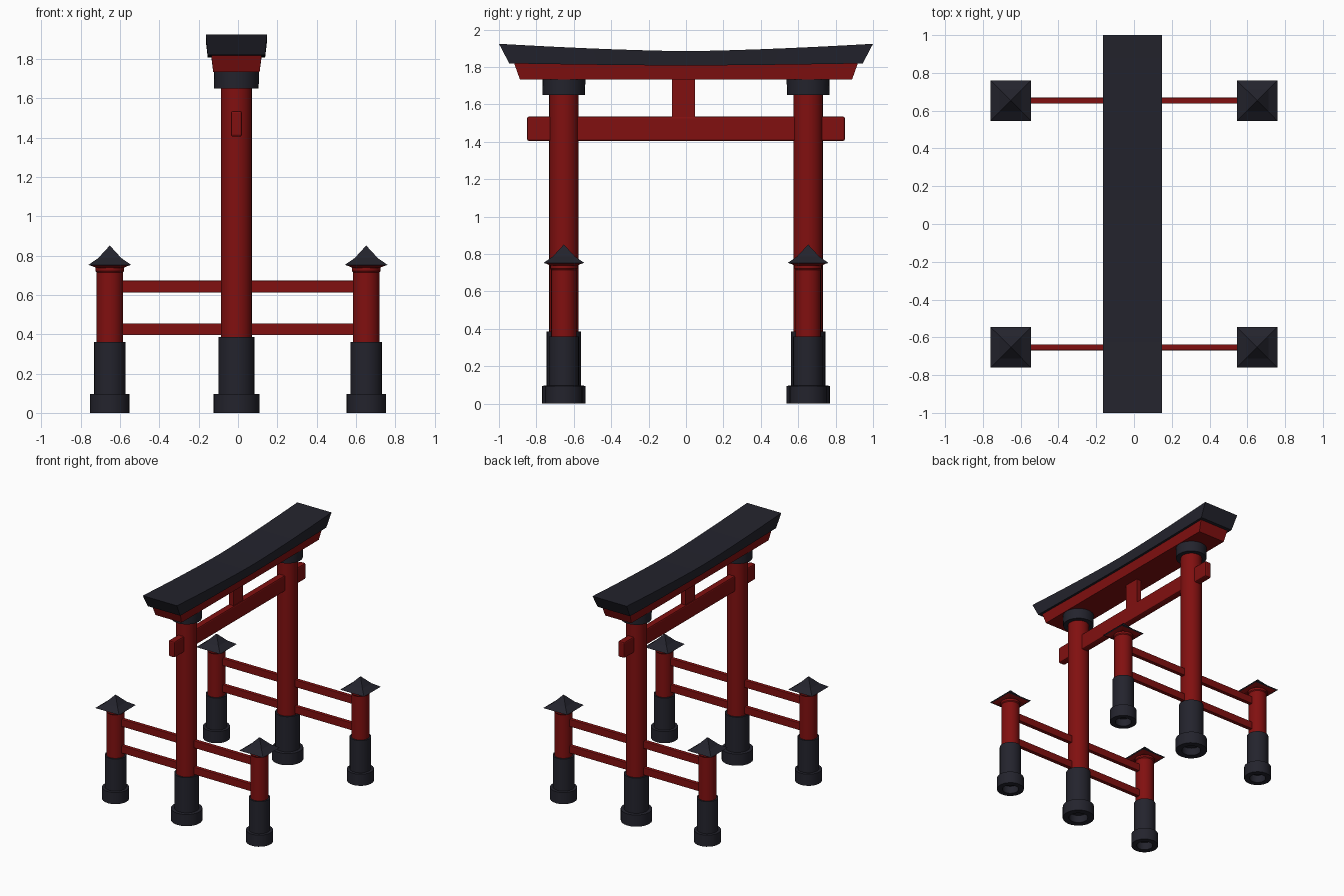
import bpy, bmesh, math

if "Cube" in bpy.data.objects:
    bpy.data.objects.remove(bpy.data.objects["Cube"])


def material(name, rgb):
    m = bpy.data.materials.new(name)
    m.diffuse_color = (*rgb, 1)
    m.use_nodes = True
    m.node_tree.nodes["Principled BSDF"].inputs["Base Color"].default_value = m.diffuse_color
    return m


RED = material("vermilion_red", (0.22, 0.005, 0.005))
DARK = material("charcoal", (0.017, 0.017, 0.026))
CX, PY = -0.008, 0.653          # gate centre line, pillar offset


def finish(name, bm, mat, smooth=False):
    bmesh.ops.recalc_face_normals(bm, faces=bm.faces)
    me = bpy.data.meshes.new(name)
    bm.to_mesh(me)
    bm.free()
    me.materials.append(mat)
    ob = bpy.data.objects.new(name, me)
    bpy.context.collection.objects.link(ob)
    if smooth:
        bpy.ops.object.select_all(action='DESELECT')
        ob.select_set(True)
        bpy.context.view_layer.objects.active = ob
        bpy.ops.object.shade_smooth_by_angle(angle=math.radians(35))
    return ob


def loft(name, rings, mat, smooth=False):
    """Skin equal-length rings of points and cap both ends."""
    bm = bmesh.new()
    vs = [[bm.verts.new(p) for p in r] for r in rings]
    n = len(vs[0])
    for a, b in zip(vs, vs[1:]):
        for i in range(n):
            j = (i + 1) % n
            bm.faces.new((a[i], a[j], b[j], b[i]))
    bm.faces.new(vs[0])
    bm.faces.new(vs[-1])
    return finish(name, bm, mat, smooth)


def lathe(name, x, y, profile, mat, n=24):
    ring = [(math.cos(2 * math.pi * i / n), math.sin(2 * math.pi * i / n)) for i in range(n)]
    return loft(name, [[(x + r * c, y + r * s, z) for c, s in ring] for r, z in profile], mat, True)


def square_loft(name, x, y, profile, mat):
    corners = ((-1, -1), (1, -1), (1, 1), (-1, 1))
    return loft(name, [[(x + h * c, y + h * s, z) for c, s in corners] for h, z in profile], mat)


def box(name, x, y, z, mat, bevel=0.0):
    bm = bmesh.new()
    bmesh.ops.create_cube(bm, size=1)
    for v in bm.verts:
        v.co = [(a + b) / 2 + c * (b - a) for (a, b), c in zip((x, y, z), v.co)]
    if bevel:
        bmesh.ops.bevel(bm, geom=bm.edges[:], offset=bevel, segments=2, profile=0.5, affect='EDGES')
    return finish(name, bm, mat)


def base_profile(ring, sleeve, top):
    # recessed underside, foot ring, then sleeve
    return [(ring * 0.6, 0.06), (ring * 0.6, 0), (ring, 0), (ring, 0.095),
            (sleeve, 0.097), (sleeve, top)]


for sy, side in ((-1, "left"), (1, "right")):
    y = sy * PY
    # main pillars
    lathe(f"pillar_base_{side}", CX, y, base_profile(0.117, 0.092, 0.385), DARK)
    lathe(f"pillar_{side}", CX, y, [(0.079, 0.37), (0.079, 1.67)], RED)
    lathe(f"pillar_collar_{side}", CX, y, [(0.113, 1.65), (0.115, 1.735)], DARK)
    # side posts with pointed caps
    for x, end in ((-0.652, "back"), (0.652, "front")):
        tag = f"{side}_{end}"
        lathe(f"post_base_{tag}", x, y, base_profile(0.1, 0.08, 0.36), DARK)
        lathe(f"post_{tag}", x, y, [(0.068, 0.35), (0.068, 0.715), (0.073, 0.722), (0.073, 0.745)], RED)
        square_loft(f"cap_underside_{tag}", x, y, [(0.07, 0.738), (0.1, 0.7505)], RED)
        square_loft(f"post_cap_{tag}", x, y,
                    [(0.1, 0.749), (0.108, 0.753), (0.059, 0.787), (0.001, 0.85)], DARK)
    # rails between the posts
    for z0, label in ((0.395, "lower"), (0.612, "upper")):
        box(f"{label}_rail_{side}", (-0.62, 0.62), (y - 0.016, y + 0.016), (z0, z0 + 0.06), RED, 0.004)

# tie beam and centre strut
box("tie_beam", (CX - 0.028, CX + 0.028), (-0.85, 0.85), (1.405, 1.535), RED, 0.01)
box("centre_strut", (CX - 0.021, CX + 0.021), (-0.075, 0.048), (1.53, 1.745), RED)


def lintel(name, mat, bottom, top):
    """Sweep a trapezoid along y; each edge is (half length, half width, mid z, end z)."""
    rings = []
    for i in range(17):
        t = -1 + i / 8
        (lb, wb, zb, eb), (lt, wt, zt, et) = bottom, top
        c = abs(t) ** 1.5
        b, u = zb + (eb - zb) * c, zt + (et - zt) * c
        rings.append([(CX - wb, lb * t, b), (CX + wb, lb * t, b),
                      (CX + wt, lt * t, u), (CX - wt, lt * t, u)])
    return loft(name, rings, mat)


# upper lintel and curved roof beam
lintel("upper_lintel", RED, (0.888, 0.118, 1.733, 1.733), (0.92, 0.128, 1.812, 1.823))
lintel("roof_beam", DARK, (0.945, 0.146, 1.808, 1.819), (1.0, 0.155, 1.885, 1.924))
